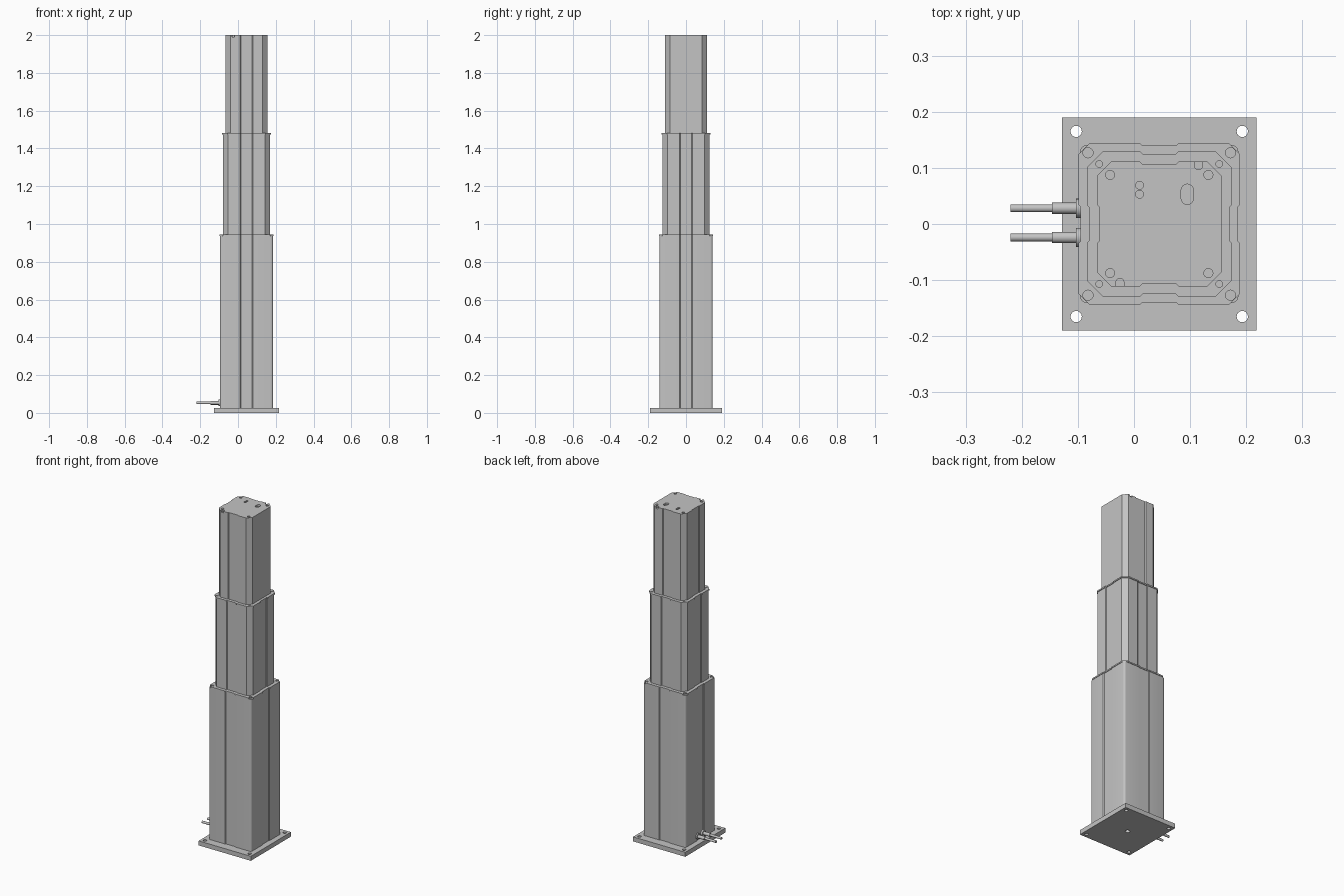
import bpy, bmesh, math
from mathutils import Matrix, Vector

cube = bpy.data.objects.get("Cube")
if cube:
    bpy.data.objects.remove(cube, do_unlink=True)

CX = 0.045                     # column axis
ALL = (0, 1, 2, 3)             # sides: front, left, back, right

metal = bpy.data.materials.new("light_grey_metal")
metal.use_nodes = True
GREY = (0.55, 0.55, 0.55, 1)
metal.diffuse_color = GREY
metal.node_tree.nodes["Principled BSDF"].inputs["Base Color"].default_value = GREY


def finish(name, bm):
    bmesh.ops.recalc_face_normals(bm, faces=bm.faces)
    mesh = bpy.data.meshes.new(name)
    bm.to_mesh(mesh)
    bm.free()
    mesh.materials.append(metal)
    ob = bpy.data.objects.new(name, mesh)
    bpy.context.collection.objects.link(ob)
    return ob


def extrude(bm, pts, z0, z1):
    face = bm.faces.new([bm.verts.new((x, y, z0)) for x, y in pts])
    out = bmesh.ops.extrude_face_region(bm, geom=[face])["geom"]
    top = [v for v in out if isinstance(v, bmesh.types.BMVert)]
    bmesh.ops.translate(bm, verts=top, vec=(0, 0, z1 - z0))


def profile(half, corner, segs=1, grooved=ALL, depth=0.004, width=0.03):
    """Square outline with cut or round corners and a shallow channel per side."""
    pts = []
    for k in range(4):
        turn = Matrix.Rotation(k * math.pi / 2, 2)
        side = []
        if k in grooved:
            side = [(-width - depth, -half), (-width, depth - half),
                    (width, depth - half), (width + depth, -half)]
        for i in range(segs + 1):
            a = -math.pi / 2 + i * math.pi / 2 / segs
            side.append((half - corner + corner * math.cos(a),
                         corner - half + corner * math.sin(a)))
        pts += [turn @ Vector(p) for p in side]
    return [(p.x + CX, p.y) for p in pts]


def prism(name, pts, z0, z1):
    bm = bmesh.new()
    extrude(bm, pts, z0, z1)
    return finish(name, bm)


def slot(x, y, r, reach=0.0, segs=12):
    """Circle, or a slot stretched along y by reach each way."""
    pts = []
    for end in (1, -1):
        for i in range(segs + (1 if reach else 0)):
            a = math.pi * i / segs
            pts.append((x + end * r * math.cos(a), y + end * (reach + r * math.sin(a))))
    return pts


def cut(target, outlines, z0, z1):
    bm = bmesh.new()
    for pts in outlines:
        extrude(bm, pts, z0, z1)
    cutter = finish("cutter", bm)
    cutter.hide_render = True
    mod = target.modifiers.new("holes", "BOOLEAN")
    mod.operation, mod.solver, mod.object = "DIFFERENCE", "EXACT", cutter
    bpy.context.view_layer.objects.active = target
    bpy.ops.object.modifier_apply(modifier=mod.name)
    bpy.data.objects.remove(cutter, do_unlink=True)


def four(dx, dy, r):
    return [slot(CX + sx * dx, sy * dy, r) for sx in (1, -1) for sy in (1, -1)]


parts = []

# Mounting plate with corner holes and a central recess underneath
plate = prism("base_plate", [(CX + sx * 0.173, sy * 0.19) for sx, sy in
                             ((-1, -1), (1, -1), (1, 1), (-1, 1))], 0, 0.027)
cut(plate, four(0.148, 0.165, 0.01), -0.01, 0.04)
cut(plate, [slot(CX, 0, 0.013)], -0.01, 0.02)
parts.append(plate)

# Outer stage and its end cap
parts.append(prism("outer_column", profile(0.141, 0.012, 4), 0.027, 0.937))
outer_cap = prism("outer_cap", profile(0.144, 0.02), 0.937, 0.945)
cut(outer_cap, four(0.127, 0.127, 0.009), 0.94, 0.96)
parts.append(outer_cap)

# Middle stage and its end cap
parts.append(prism("middle_column", profile(0.125, 0.026), 0.942, 1.473))
middle_cap = prism("middle_cap", profile(0.129, 0.028), 1.473, 1.481)
cut(middle_cap, four(0.107, 0.107, 0.006), 1.478, 1.5)
parts.append(middle_cap)

# Inner stage with threaded holes, slots and edge notches in its top
inner = prism("inner_column", profile(0.111, 0.025, grooved=(0, 2, 3)), 1.477, 2.0)
cut(inner, four(0.0875, 0.0875, 0.008), 1.98, 2.02)
cut(inner, [slot(0.095, 0.053, 0.011, 0.007), slot(0.01, 0.069, 0.007),
            slot(0.01, 0.053, 0.007), slot(0.115, 0.114, 0.007, 0.01),
            slot(-0.025, -0.114, 0.007, 0.01)], 1.99, 2.02)
parts.append(inner)

# Screws seated in the outer cap
for i, (sx, sy) in enumerate(((1, 1), (-1, 1), (-1, -1), (1, -1))):
    parts.append(prism(f"cap_screw_{i + 1}",
                       slot(CX + sx * 0.127, sy * 0.127, 0.005), 0.938, 0.942))


# Two cables, each with a flange, strain relief and lead
def rod(name, x0, x1, y, r):
    bm = bmesh.new()
    bmesh.ops.create_cone(bm, cap_ends=True, segments=24, radius1=r, radius2=r,
                          depth=x1 - x0,
                          matrix=Matrix.Translation(((x0 + x1) / 2, y, 0.053))
                          @ Matrix.Rotation(math.pi / 2, 4, "Y"))
    parts.append(finish(name, bm))


for label, y in (("back", 0.028), ("front", -0.024)):
    rod(f"{label}_cable_flange", -0.103, -0.09, y, 0.017)
    rod(f"{label}_strain_relief", -0.146, -0.1, y, 0.01)
    rod(f"{label}_cable", -0.22, -0.14, y, 0.007)

# Smooth round surfaces, keep edges sharp
bpy.ops.object.select_all(action="DESELECT")
for ob in parts:
    ob.select_set(True)
bpy.context.view_layer.objects.active = parts[0]
bpy.ops.object.shade_smooth_by_angle(angle=math.radians(30))
